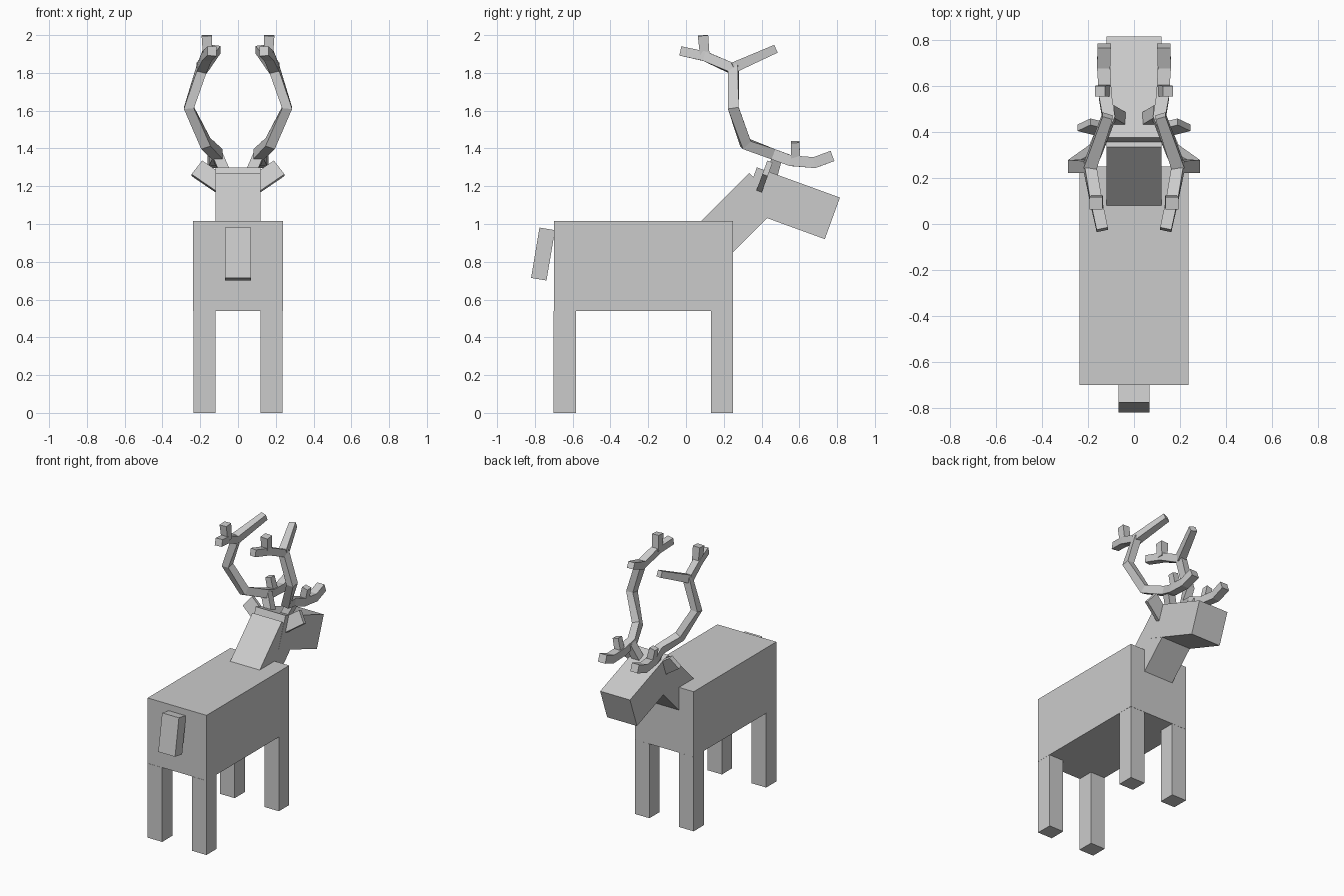
import bpy, bmesh
from math import radians
from mathutils import Vector, Matrix

if "Cube" in bpy.data.objects:
    bpy.data.objects.remove(bpy.data.objects["Cube"])


def box(name, centre, size, pitch=0.0, roll=0.0):
    """Box rolled about its own y axis, then pitched about x (degrees)."""
    rot = Matrix.Rotation(radians(pitch), 4, 'X') @ Matrix.Rotation(radians(roll), 4, 'Y')
    mat = Matrix.Translation(centre) @ rot @ Matrix.Diagonal((*size, 1))
    bm = bmesh.new()
    bmesh.ops.create_cube(bm, size=1, matrix=mat)
    return finish(name, bm)


def finish(name, bm):
    bmesh.ops.recalc_face_normals(bm, faces=bm.faces)
    me = bpy.data.meshes.new(name)
    bm.to_mesh(me)
    bm.free()
    ob = bpy.data.objects.new(name, me)
    bpy.context.collection.objects.link(ob)
    return ob


def sweep(bm, path, w0=0.056, w1=0.056):
    """Square tube with mitred joints along a path."""
    pts = [Vector(p) for p in path]
    rings = []
    for i, p in enumerate(pts):
        d_in = (p - pts[max(i - 1, 0)]).normalized()
        d_out = (pts[min(i + 1, len(pts) - 1)] - p).normalized()
        t = (d_in + d_out).normalized()
        mitre = 1 / max(t.dot(d_out if d_out.length else d_in), 0.7)
        s = (Vector((1, 0, 0)) - t * t.x).normalized()
        n = t.cross(s)
        h = (w0 + (w1 - w0) * i / (len(pts) - 1)) / 2
        rings.append([bm.verts.new(p + s * h * a + n * h * b * mitre)
                      for a, b in ((-1, -1), (1, -1), (1, 1), (-1, 1))])
    for r, q in zip(rings, rings[1:]):
        for k in range(4):
            bm.faces.new((r[k], r[(k + 1) % 4], q[(k + 1) % 4], q[k]))
    bm.faces.new(rings[0][::-1])
    bm.faces.new(rings[-1])


# Trunk of the body
box("body", (0, -0.225, 0.778), (0.474, 0.95, 0.475))

# Four legs
for sx, side in ((-1, "left"), (1, "right")):
    for y, end in ((-0.642, "rear"), (0.191, "front")):
        box(f"{end}_leg_{side}", (sx * 0.178, y, 0.27), (0.117, 0.117, 0.54))

# Tail, neck and head
box("tail", (0, -0.757, 0.841), (0.135, 0.083, 0.27), pitch=-9.5)
box("neck", (0, 0.256, 1.024), (0.238, 0.46, 0.237), pitch=45)
box("head", (0, 0.555, 1.11), (0.24, 0.468, 0.234), pitch=-20)

# Ears
for sx, side in ((-1, "left"), (1, "right")):
    box(f"ear_{side}", (sx * 0.155, 0.416, 1.252), (0.155, 0.03, 0.095),
        pitch=-20, roll=-sx * 36)

# Antlers: main beam with brow tine, base stem and side tines
beam = [(0.13, 0.775, 1.36), (0.132, 0.68, 1.325), (0.125, 0.555, 1.335),
        (0.11, 0.46, 1.37), (0.17, 0.315, 1.425), (0.26, 0.25, 1.615),
        (0.193, 0.252, 1.82), (0.165, 0.10, 1.888), (0.138, -0.025, 1.915)]
tines = [
    ("base", [(0.06, 0.455, 1.25), (0.11, 0.485, 1.365)], 0.056, 0.056),
    ("brow", [(0.125, 0.58, 1.335), (0.148, 0.578, 1.435)], 0.05, 0.045),
    ("forward", [(0.193, 0.245, 1.825), (0.115, 0.47, 1.925)], 0.056, 0.045),
    ("upper", [(0.16, 0.10, 1.885), (0.165, 0.09, 1.998)], 0.05, 0.055),
]
for sx, side in ((-1, "left"), (1, "right")):
    bm = bmesh.new()
    sweep(bm, beam, 0.058, 0.05)
    for _, path, w0, w1 in tines:
        sweep(bm, path, w0, w1)
    bmesh.ops.scale(bm, vec=(sx, 1, 1), verts=bm.verts)
    finish(f"antler_{side}", bm)
